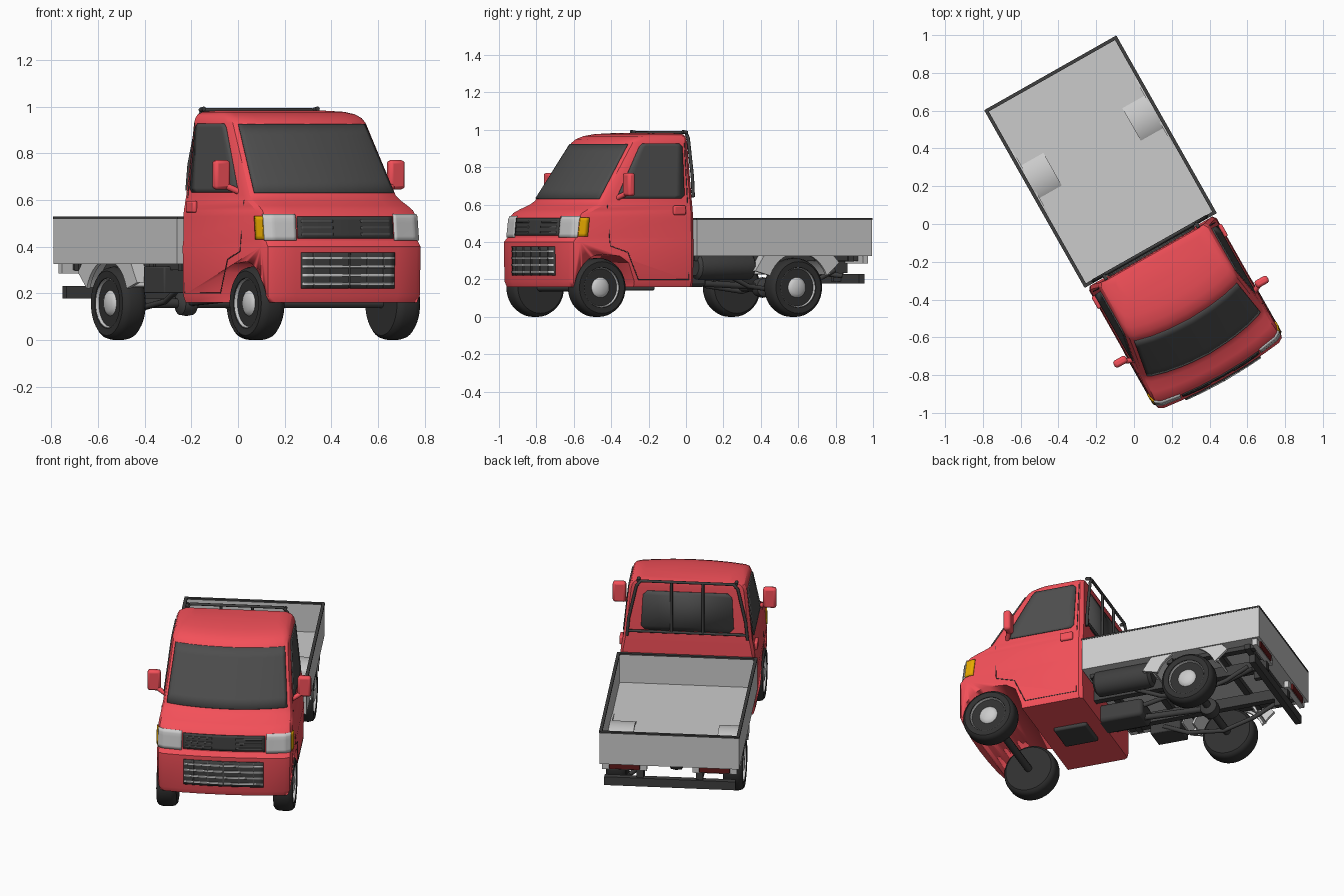
import bpy, bmesh
from math import radians, sin, cos, pi
from mathutils import Matrix, Vector

if "Cube" in bpy.data.objects:
    bpy.data.objects.remove(bpy.data.objects["Cube"])

# Truck is modelled along its own axis, then turned as a whole
PLACE = Matrix.Translation((0.007, 0.004, 0)) @ Matrix.Rotation(radians(29.5), 4, 'Z')
parts = []

def mat(name, *rgb):
    m = bpy.data.materials.new(name)
    m.diffuse_color = (*rgb, 1)
    m.use_nodes = True
    m.node_tree.nodes["Principled BSDF"].inputs["Base Color"].default_value = m.diffuse_color
    return m

RED, GLASS, BLACK = mat("red_paint", .9, .08, .1), mat("dark_glass", .075, .075, .075), mat("black_rubber", .03, .03, .03)
DARK, ORANGE, LAMP = mat("dark_metal", .05, .05, .05), mat("amber", .8, .4, .0), mat("tail_red", .12, .01, .01)
SILVER = mat("light_grey", .55, .55, .55)

def finish(name, bm, m=None, bevel=0, angle=35):
    bmesh.ops.recalc_face_normals(bm, faces=bm.faces)
    me = bpy.data.meshes.new(name)
    bm.to_mesh(me)
    bm.free()
    o = bpy.data.objects.new(name, me)
    bpy.context.collection.objects.link(o)
    if m:
        me.materials.append(m)
    if bevel:
        b = o.modifiers.new("bevel", 'BEVEL')
        b.width, b.segments = bevel, 2
    bpy.context.view_layer.objects.active = o
    bpy.ops.object.select_all(action='DESELECT')
    o.select_set(True)
    bpy.ops.object.shade_smooth_by_angle(angle=radians(angle))
    parts.append(o)
    return o

def grid(name, rows, m=None, ring=False, caps=False, thick=0, angle=35):
    bm = bmesh.new()
    vs = [[bm.verts.new(p) for p in r] for r in rows]
    n = len(rows[0])
    for a, b in zip(vs, vs[1:]):
        for i in range(n if ring else n - 1):
            j = (i + 1) % n
            bm.faces.new((a[i], a[j], b[j], b[i]))
    if caps:
        bm.faces.new(vs[0])
        bm.faces.new(vs[-1])
    o = finish(name, bm, m, angle=angle)
    if thick:
        s = o.modifiers.new("thickness", 'SOLIDIFY')
        s.thickness, s.offset = thick, 0
    return o

def box(name, x, y, z, m=None, bevel=0):
    bm = bmesh.new()
    bmesh.ops.create_cube(bm, size=1)
    for v in bm.verts:
        v.co = [r[0] + (c + .5) * (r[1] - r[0]) for r, c in zip((x, y, z), v.co)]
    return finish(name, bm, m, bevel)

def prism(name, pts, x0, x1, m=None):
    return grid(name, [[(x, y, z) for y, z in pts] for x in (x0, x1)], m, True, True)

def tube(name, pts, r, m=DARK, cyclic=False):
    cu = bpy.data.curves.new(name, 'CURVE')
    cu.dimensions, cu.bevel_depth, cu.bevel_resolution, cu.use_fill_caps = '3D', r, 3, True
    sp = cu.splines.new('POLY')
    sp.points.add(len(pts) - 1)
    for p, q in zip(sp.points, pts):
        p.co = (*q, 1)
    sp.use_cyclic_u = cyclic
    cu.materials.append(m)
    o = bpy.data.objects.new(name, cu)
    bpy.context.collection.objects.link(o)
    parts.append(o)

def lathe(name, prof, cx, cy, cz, side, m=None, axis=0, n=40):
    rows = []
    for r, a in prof:
        ring = [(r * cos(2 * pi * i / n), r * sin(2 * pi * i / n)) for i in range(n)]
        rows.append([(cx + side * a, cy + p, cz + q) if axis == 0 else (cx + p, cy + a, cz + q) for p, q in ring])
    return grid(name, rows, m, True, True)

# Cab layers: height, half width, front, back, bow of the front
LAYERS = [(.16, .375, -.935, -.172, .025), (.19, .385, -.945, -.17, .025), (.40, .388, -.947, -.17, .025),
          (.425, .385, -.93, -.17, .03), (.53, .384, -.922, -.17, .035), (.555, .382, -.905, -.17, .04),
          (.575, .378, -.87, -.17, .045), (.60, .374, -.82, -.17, .055), (.62, .37, -.795, -.17, .06),
          (.93, .337, -.575, -.18, .045), (.95, .332, -.55, -.181, .045), (.966, .322, -.51, -.183, .045),
          (.977, .30, -.45, -.188, .04), (.982, .25, -.36, -.21, .03)]

def half_outline(z):
    for a, b in zip(LAYERS, LAYERS[1:]):
        if z <= b[0]:
            break
    f = (z - a[0]) / (b[0] - a[0])
    _, w, vf, vb, bow = [p + (q - p) * f for p, q in zip(a, b)]
    return [(0, vf), (.35 * w, vf + .12 * bow), (.65 * w, vf + .42 * bow), (.9 * w, vf + .85 * bow),
            (.97 * w, vf + bow + .012), (w, vf + bow + .05), (w, vb - .02), (w - .015, vb)]

def skin(t, z, off=.002):
    # point on the cab skin; t runs from the front centre round the corner
    o = half_outline(z)
    i = min(int(abs(t)), 6)
    f = abs(t) - i
    x, y = [p + (q - p) * f for p, q in zip(o[i], o[i + 1])]
    k = min(abs(t), 5) / 5
    return ((x + off * k) * (1 if t >= 0 else -1), y - off * (1 - k), z)

def door(s, y, z, off=.002):
    o = half_outline(z)
    return (s * (o[5][0] + off), y, z)

def patch(name, t0, t1, z0, z1, m=None, inset=0, off=.002, thick=.012):
    # panel lying on the cab skin; inset narrows the top
    n, k = 16, 6
    rows = []
    for j in range(k + 1):
        f = j / k
        a, b = t0 + inset * f, t1 - inset * f
        rows.append([skin(a + (b - a) * i / n, z0 + (z1 - z0) * f, off) for i in range(n + 1)])
    return grid(name, rows, m, thick=thick)

# Cab body with the wheel opening cut out
rows = []
for L in LAYERS:
    h = half_outline(L[0])
    rows.append([(x, y, L[0]) for x, y in h] + [(-x, y, L[0]) for x, y in h[:0:-1]])
cab = grid("cab_body", rows, RED, True, True, angle=28)
arch = [(-.735 - .165 * sin(a * pi / 24), .155 + .18 * cos(a * pi / 24)) for a in range(12, -1, -1)]
cutter = prism("arch_cutter", [(-.90, .05)] + arch + [(-.63, .325), (-.575, .29), (-.54, .19), (-.535, .05)], -.6, .6)
mod = cab.modifiers.new("arch", 'BOOLEAN')
mod.operation, mod.object = 'DIFFERENCE', cutter
bpy.context.view_layer.objects.active = cab
bpy.ops.object.modifier_apply(modifier="arch")
parts.remove(cutter)
bpy.data.objects.remove(cutter)

# Windscreen, grilles and bumper intake
patch("windscreen", -3.35, 3.35, .63, .922, GLASS, .1)
patch("upper_grille", -1.85, 1.85, .435, .528, DARK)
for z in (.452, .48, .508):
    for a, b in ((-1.7, -.5), (.5, 1.7)):
        patch("upper_grille_slat", a, b, z - .005, z + .005, GLASS, off=.008)
patch("lower_intake", -1.8, 1.8, .22, .375, DARK)
for z in (.24, .277, .314, .351):
    patch("intake_bar", -1.75, 1.75, z - .005, z + .005, SILVER, off=.008)
for t in (-1.3, -.65, 0, .65, 1.3):
    patch("intake_post", t - .025, t + .025, .222, .373, GLASS, off=.008)

# Lights, doors and mirrors on both sides
for s in (1, -1):
    patch("headlight", *sorted((1.92 * s, 4.1 * s)), .425, .538, SILVER)
    patch("indicator", *sorted((4.15 * s, 5.03 * s)), .43, .53, ORANGE)
    lo, hi = (-.635, -.225), (-.475, -.222)
    grid("side_window", [[door(s, a + (b - a) * i / 8, z) for i in range(9)] for (a, b), z in
                         ((( -.62, -.245), .632), ((-.632, -.225), .65), ((-.485, -.222), .91), ((-.465, -.24), .927))],
         GLASS, thick=.01)
    tube("door_seam", [door(s, y, z, 0) for y, z in ((-.70, .6), (-.69, .38), (-.58, .345), (-.515, .2),
                                                    (-.205, .2), (-.205, .62), (-.205, .93))], .0025)
    box("door_handle", sorted((s * .375, s * .396)), (-.30, -.225), (.545, .595), RED, .008)
    box("mirror", sorted((s * .392, s * .468)), (-.62, -.578), (.645, .77), RED, .014)
    tube("mirror_arm", [(s * .36, -.63, .635), (s * .42, -.60, .665)], .014, RED)

# Rear window and guard frame
bw = lambda x, z: (x, -.17 - .01 * (z - .62) / .31 + .001, z)
grid("rear_window", [[bw(-w, z), bw(w, z)] for w, z in ((.24, .675), (.265, .70), (.255, .89), (.23, .915))], GLASS, thick=.012)
fy = -.155
tube("guard_frame", [(-.345, fy, .64), (-.335, fy, .75), (-.29, fy, .955), (-.265, fy, .985), (.265, fy, .985),
                     (.29, fy, .955), (.335, fy, .75), (.345, fy, .64)], .009)
tube("guard_lower_bar", [(-.34, fy, .67), (.34, fy, .67)], .008)
for x in (-.09, .09):
    tube("guard_post", [(x, fy, .67), (x, fy, .985)], .008)
for x in (-.28, .28):
    tube("guard_mount", [(x, fy, .985), (x, -.185, .99)], .01)

# Cargo bed
W, Y0, Y1 = .4, -.164, .913
box("bed_floor", (-W, W), (Y0, Y1), (.325, .345))
for s in (1, -1):
    box("bed_side", sorted((s * W, s * (W - .014))), (Y0, Y1), (.335, .525))
    box("bed_side_rim", sorted((s * (W + .002), s * (W - .016))), (Y0, Y1), (.518, .528), DARK)
for n, y in (("headboard", Y0), ("tailgate", Y1 - .014)):
    box(n, (-W, W), (y, y + .014), (.335, .525))
    box(n + "_rim", (-W, W), (y - .002, y + .016), (.518, .528), DARK)

# Rear wheel housings and fender plates
RY = .465
arc = [(radians(a), cos(radians(a)), sin(radians(a))) for a in range(20, 161, 10)]
for s in (1, -1):
    hous = [(RY + .213 * c, .157 + .213 * n) for _, c, n in arc] + [(RY + .2 * c, .157 + .2 * n) for _, c, n in arc[::-1]]
    prism("wheel_housing", hous, s * .24, s * .385)
    plate = [(RY + .185 * c, .157 + .185 * n) for _, c, n in arc]
    plate = plate + [(RY - .265, .246), (RY - .2, .345), (RY - .1, .36), (RY + .1, .36), (RY + .2, .345), (RY + .25, .29)]
    prism("fender_plate", plate, s * .375, s * .392)
    prism("fender_flap", [(RY - .265, .246), (RY - .2, .345), (RY - .19, .345), (RY - .255, .246)], s * .24, s * .392)

# Wheels
TYRE = [(.1, -.057), (.138, -.057), (.151, -.046), (.157, -.025), (.157, .025), (.151, .046), (.138, .057), (.108, .055), (.1, .04)]
RIM = [(.02, -.02), (.085, -.025), (.104, -.052), (.11, -.052), (.11, .05), (.104, .052), (.096, .03), (.075, .024),
       (.06, .03), (.052, .044), (.035, .054), (.005, .057)]
for n, y in (("front", -.742), ("rear", RY)):
    for s in (1, -1):
        lathe(n + "_tyre", TYRE, s * .334, y, .157, s, BLACK)
        lathe(n + "_rim", RIM, s * .334, y, .157, s)
    tube(n + "_axle", [(-.32, y, .157), (.32, y, .157)], .022)
lathe("rear_differential", [(.02, -.05), (.05, -.03), (.055, 0), (.05, .03), (.02, .05)], 0, RY, .157, 1, DARK)

# Chassis
for s in (1, -1):
    box("chassis_rail", sorted((s * .15, s * .19)), (-.2, .88), (.235, .30), DARK)
    tube("leaf_spring", [(s * .225, .10, .235), (s * .225, .25, .165), (s * .225, RY, .135), (s * .225, .65, .185), (s * .225, .78, .25)], .013)
    box("bed_support", sorted((s * .29, s * .33)), (-.14, .88), (.30, .33), DARK)
    box("tail_panel", sorted((s * .13, s * .385)), (.865, .895), (.285, .34))
    box("tail_lamp", sorted((s * .17, s * .345)), (.89, .904), (.29, .33), LAMP, .004)
    box("bumper_bracket", sorted((s * .15, s * .18)), (.80, .86), (.19, .27), DARK)
for y in (-.1, .15, .33, .62, .80):
    box("cross_member", (-.34, .34), (y, y + .035), (.295, .33), DARK)
box("rear_bumper_bar", (-.375, .375), (.845, .88), (.178, .23), DARK)
tube("drive_shaft", [(0, -.3, .2), (0, RY, .16)], .018)
box("engine_pan", (-.1, .1), (-.45, -.25), (.14, .18), DARK, .01)
box("gearbox", (-.08, .08), (-.2, .08), (.16, .27), DARK, .02)
lathe("fuel_tank", [(.05, -.12), (.07, -.105), (.073, -.09), (.073, .20), (.07, .215), (.05, .23)], .295, 0, .27, 1, DARK, 1)
box("battery_box", (-.36, -.22), (.02, .2), (.2, .315), DARK, .006)
tube("exhaust_pipe", [(.1, .1, .2), (.1, .35, .25), (.1, .6, .25), (.24, .82, .22)], .014)

for o in parts:
    o.matrix_world = PLACE
